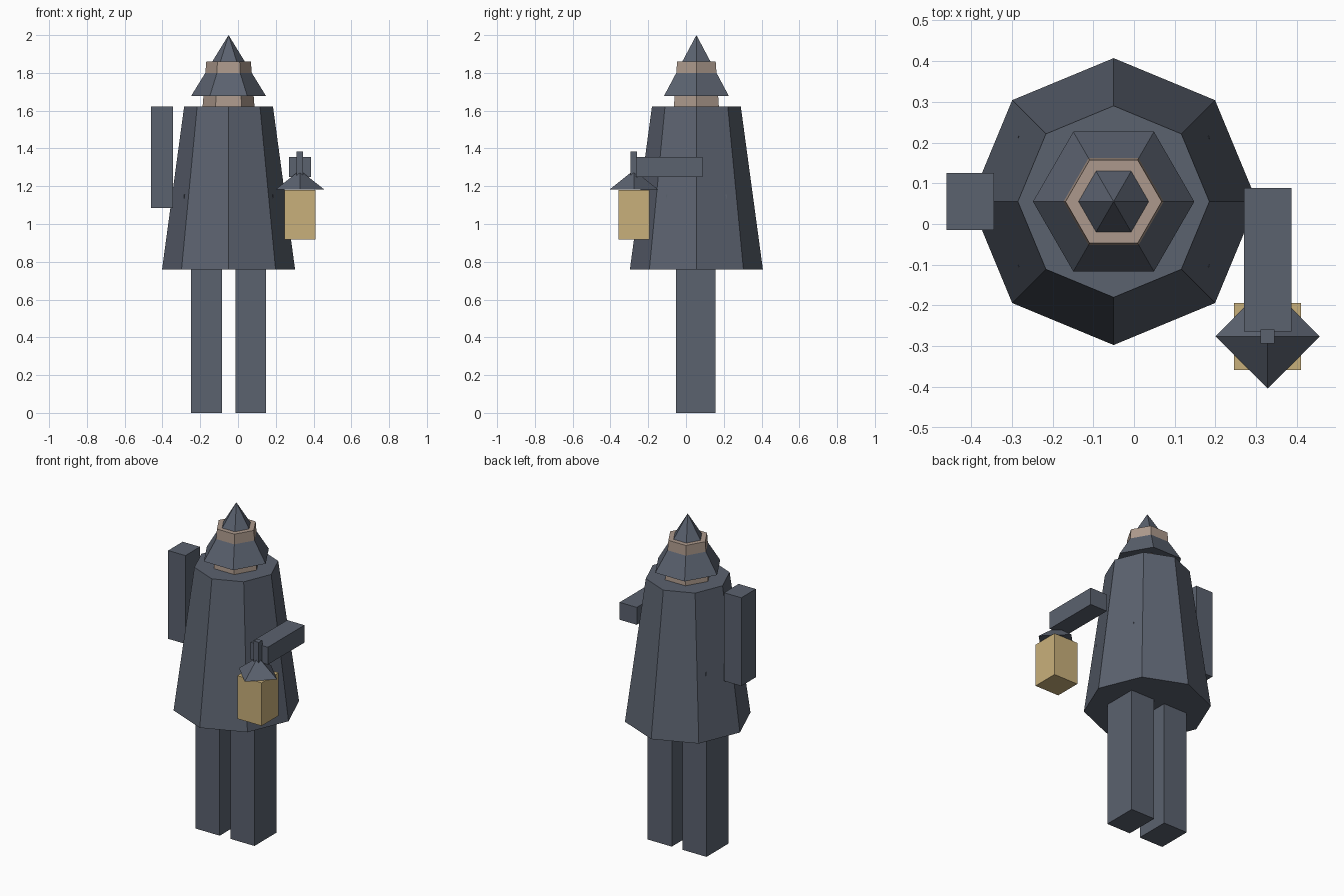
import bpy
import math

if "Cube" in bpy.data.objects:
    bpy.data.objects.remove(bpy.data.objects["Cube"])


def material(name, rgb):
    m = bpy.data.materials.new(name)
    lin = [((c / 255 + 0.055) / 1.055) ** 2.4 for c in rgb]
    m.diffuse_color = (*lin, 1)
    m.use_nodes = True
    m.node_tree.nodes["Principled BSDF"].inputs["Base Color"].default_value = m.diffuse_color
    return m


SLATE = material("slate grey", (91, 98, 111))
SKIN = material("dusty skin", (172, 153, 140))
GLOW = material("lantern yellow", (201, 176, 123))


def make(name, verts, faces, mat):
    me = bpy.data.meshes.new(name)
    me.from_pydata(verts, [], faces)
    me.materials.append(mat)
    me.update()
    ob = bpy.data.objects.new(name, me)
    bpy.context.collection.objects.link(ob)
    return ob


def box(name, x, y, z, mat):
    """Box from (min, max) ranges."""
    v = [(a, b, c) for a in x for b in y for c in z]
    f = [(0, 1, 3, 2), (4, 6, 7, 5), (0, 4, 5, 1),
         (2, 3, 7, 6), (0, 2, 6, 4), (1, 5, 7, 3)]
    return make(name, v, f, mat)


def frustum(name, n, centre, r0, r1, z0, z1, mat):
    """n-sided tapered solid, first corner on +x; r1 = 0 gives a point."""
    def ring(r, z):
        return [(centre[0] + r * math.cos(2 * math.pi * i / n),
                 centre[1] + r * math.sin(2 * math.pi * i / n), z)
                for i in range(n)]
    v = ring(r0, z0)
    f = [tuple(reversed(range(n)))]
    if r1 == 0:
        v.append((*centre, z1))
        f += [(i, (i + 1) % n, n) for i in range(n)]
    else:
        v += ring(r1, z1)
        f += [(i, (i + 1) % n, n + (i + 1) % n, n + i) for i in range(n)]
        f.append(tuple(range(n, 2 * n)))
    return make(name, v, f, mat)


BODY = (-0.05, 0.055)
LAMP = (0.328, -0.276)

# legs
for side, s in (("right", -1), ("left", 1)):
    cx = BODY[0] + s * 0.117
    box(side + "_leg", (cx - 0.081, cx + 0.081), (-0.053, 0.157), (0, 0.765), SLATE)

# torso, its upper corners just touching through the coat
box("torso", (-0.285, 0.185), (-0.106, 0.216), (0.77, 1.155), SLATE)

# eight-sided coat
frustum("coat", 8, BODY, 0.352, 0.235, 0.76, 1.623, SLATE)

# head and pointed hat, the head showing through the hat
frustum("head", 6, BODY, 0.138, 0.118, 1.615, 1.86, SKIN)
frustum("hat", 6, BODY, 0.198, 0, 1.678, 2.0, SLATE)

# arms: one hanging at the side, one held forward
box("right_arm", (-0.46, -0.344), (-0.015, 0.125), (1.085, 1.623), SLATE)
box("left_arm", (0.27, 0.386), (-0.264, 0.088), (1.249, 1.355), SLATE)

# lantern
box("lantern_body", (LAMP[0] - 0.082, LAMP[0] + 0.082),
    (LAMP[1] - 0.082, LAMP[1] + 0.082), (0.918, 1.18), GLOW)
frustum("lantern_roof", 4, LAMP, 0.128, 0, 1.183, 1.285, SLATE)
box("lantern_handle", (LAMP[0] - 0.017, LAMP[0] + 0.017),
    (LAMP[1] - 0.017, LAMP[1] + 0.017), (1.23, 1.384), SLATE)
